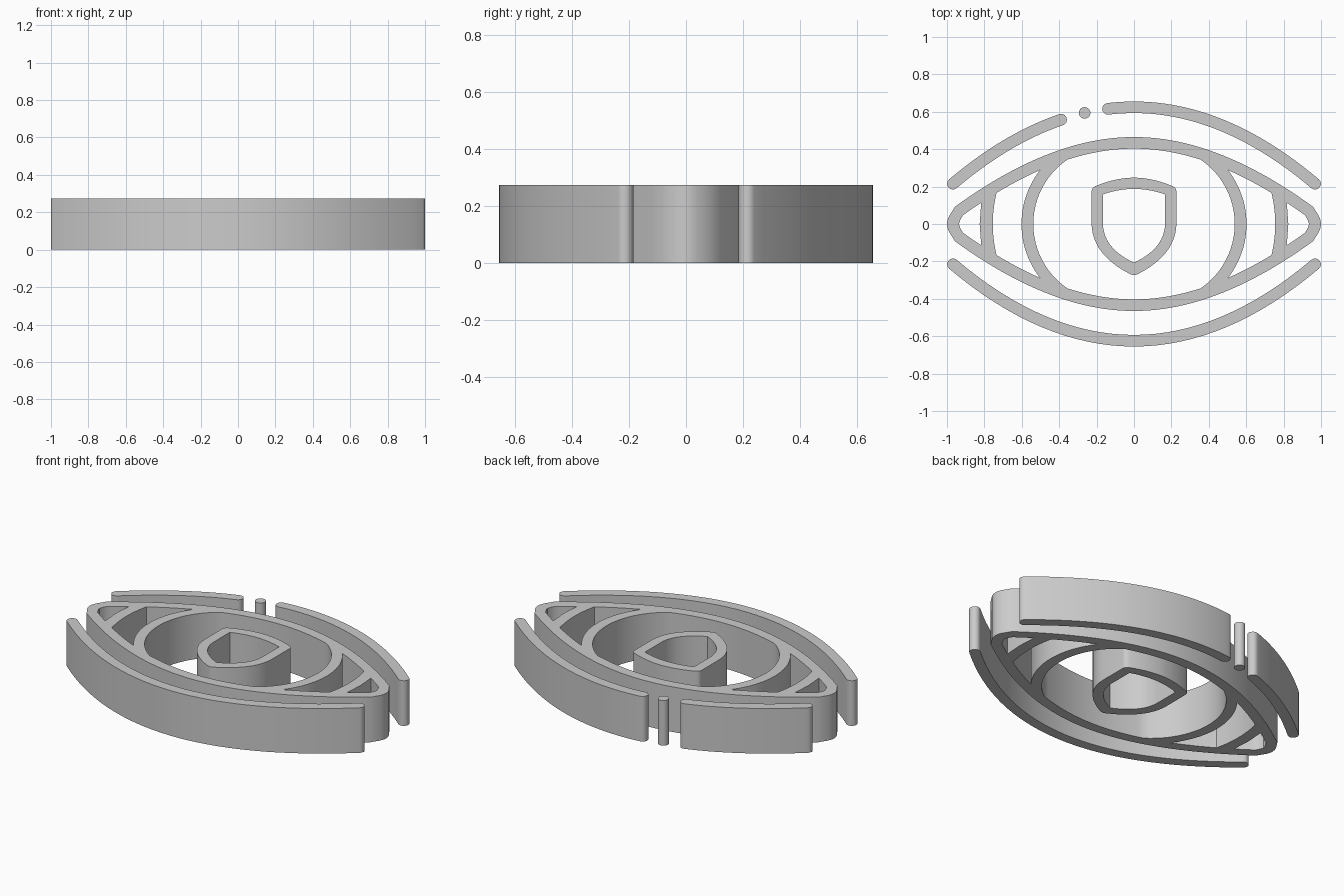
import bpy, bmesh, math
from mathutils import Vector

HEIGHT = 0.275
R = 0.031          # half width of every stroke

if "Cube" in bpy.data.objects:
    bpy.data.objects.remove(bpy.data.objects["Cube"], do_unlink=True)

grey = bpy.data.materials.new("plain grey")
grey.use_nodes = True
grey.diffuse_color = (0.6, 0.6, 0.6, 1)
grey.node_tree.nodes["Principled BSDF"].inputs["Base Color"].default_value = (0.6, 0.6, 0.6, 1)


def plate(name, loops):
    """Extrude closed 2D loops (inner ones become holes) into a solid."""
    curve = bpy.data.curves.new(name + "_outline", "CURVE")
    curve.dimensions, curve.fill_mode = "2D", "BOTH"
    curve.extrude = HEIGHT / 2
    for loop in loops:
        spline = curve.splines.new("POLY")
        spline.points.add(len(loop) - 1)
        for point, (x, y) in zip(spline.points, loop):
            point.co = (x, y, 0, 1)
        spline.use_cyclic_u = True
    source = bpy.data.objects.new(name + "_outline", curve)
    bpy.context.collection.objects.link(source)
    bpy.context.view_layer.update()
    graph = bpy.context.evaluated_depsgraph_get()
    mesh = bpy.data.meshes.new_from_object(source.evaluated_get(graph))
    bpy.data.objects.remove(source, do_unlink=True)

    bm = bmesh.new()
    bm.from_mesh(mesh)
    bmesh.ops.remove_doubles(bm, verts=bm.verts, dist=1e-5)
    bmesh.ops.translate(bm, verts=bm.verts, vec=(0, 0, HEIGHT / 2))
    bmesh.ops.recalc_face_normals(bm, faces=bm.faces)
    bm.to_mesh(mesh)
    bm.free()
    mesh.name = name
    mesh.materials.clear()
    mesh.materials.append(grey)
    obj = bpy.data.objects.new(name, mesh)
    bpy.context.collection.objects.link(obj)
    bpy.ops.object.select_all(action="DESELECT")
    obj.select_set(True)
    bpy.context.view_layer.objects.active = obj
    bpy.ops.object.shade_smooth_by_angle(angle=math.radians(30))


def span(a, b, n):
    return [a + (b - a) * i / n for i in range(n + 1)]


def arc(cx, cy, r, a0, a1, n=12):
    return [(cx + r * math.cos(a), cy + r * math.sin(a)) for a in span(a0, a1, n)]


def bezier(a, b, c, n=12):
    a, b, c = Vector(a), Vector(b), Vector(c)
    return [tuple(a * (1 - t) ** 2 + b * 2 * t * (1 - t) + c * t * t) for t in span(0, 1, n)]


def flip_x(loop):
    return [(-x, y) for x, y in loop]


def flip_y(loop):
    return [(x, -y) for x, y in loop]


def mirror_x(half):
    """Close a loop whose right half runs from axis to axis."""
    return half + flip_x(half[-2:0:-1])


def mirror_y(half):
    return half + flip_y(half[-2:0:-1])


# Eye frame: lids, iris ring and corner bars in one plate
def lid(x):
    x = abs(x)
    return 0.403 - (0.49 - 0.07 * x) * x * x


def lid_outer(x):
    slope = -0.98 * x + 0.21 * x * x
    n = Vector((-slope, 1)).normalized() * 2 * R
    return (x + n.x, lid(x) + n.y)


quarter = [lid_outer(x) for x in span(0, 0.92, 24)]
quarter += [(0.975, 0.064), (0.989, 0.042), (0.997, 0.021), (1.0, 0)]
right_side = quarter + flip_y(quarter[-2::-1])
outline = mirror_x(right_side)

# Iris opening: a lid arc on top, a round side
iris_x, iris_c = 0.357, 0.122
iris_a = math.atan2(lid(iris_x), iris_x - iris_c)
iris_r = math.hypot(lid(iris_x), iris_x - iris_c)
iris_top = [(x, lid(x)) for x in span(0, iris_x, 12)]
iris_side = arc(iris_c, 0, iris_r, iris_a, -iris_a, 24)[1:-1]
iris_hole = mirror_x(iris_top + iris_side + flip_y(iris_top[::-1]))

# Crescent opening between the iris ring and the corner bar
x0, x1 = 0.503, 0.735
ring_a = math.atan2(lid(x0), x0 - 0.132)
ring_r = math.hypot(lid(x0), x0 - 0.132)
crescent = arc(0.132, 0, ring_r, -ring_a, ring_a, 24)
crescent += [(x, lid(x)) for x in span(x0, x1, 8)][1:]
crescent += bezier((x1, lid(x1)), (x1 + 0.04, 0), (x1, -lid(x1)))[1:]
crescent += [(x, -lid(x)) for x in span(x1, x0, 8)][1:-1]

# Small corner opening
x2 = 0.817
corner = [(x2 + 0.008, 0)] + [(x, lid(x)) for x in span(x2, 0.915, 5)]
corner += [(0.929, 0.022), (0.936, 0)]
corner = mirror_y(corner)

plate("eye_frame", [outline, iris_hole, crescent, flip_x(crescent), corner, flip_x(corner)])

# Shield shaped pupil
shield_out = bezier((0, 0.248), (0.1, 0.246), (0.198, 0.206))
shield_out += bezier((0.207, 0.202), (0.227, 0.193), (0.227, 0.17), 5)
shield_out += bezier((0.227, 0), (0.222, -0.165), (0.022, -0.267))
shield_out += [(0.01, -0.272), (0, -0.273)]
shield_in = bezier((0, 0.188), (0.09, 0.186), (0.166, 0.158))
shield_in += bezier((0.166, 0), (0.163, -0.13), (0, -0.207))
plate("pupil_shield", [mirror_x(shield_out), mirror_x(shield_in)])


# Brow strokes with round ends
def brow(xa, xb):
    upper, lower = [], []
    for x in span(xa, xb, 32):
        n = Vector((0.872 * x, 1)).normalized() * R
        y = 0.624 - 0.436 * x * x
        upper.append((x + n.x, y + n.y))
        lower.append((x - n.x, y - n.y))
    ends = []
    for x, turn in ((xb, 0), (xa, math.pi)):
        a = math.atan2(1, 0.872 * x) + turn
        ends.append(arc(x, 0.624 - 0.436 * x * x, R, a, a - math.pi)[1:-1])
    return upper + ends[0] + lower[::-1] + ends[1]


END = 0.968
plate("lower_brow", [flip_y(brow(-END, END))])
plate("upper_brow_long", [brow(-0.139, END)])
plate("upper_brow_short", [brow(-END, -0.39)])
plate("upper_brow_dot", [arc(-0.264, 0.594, R, 0, math.tau, 24)[:-1]])
